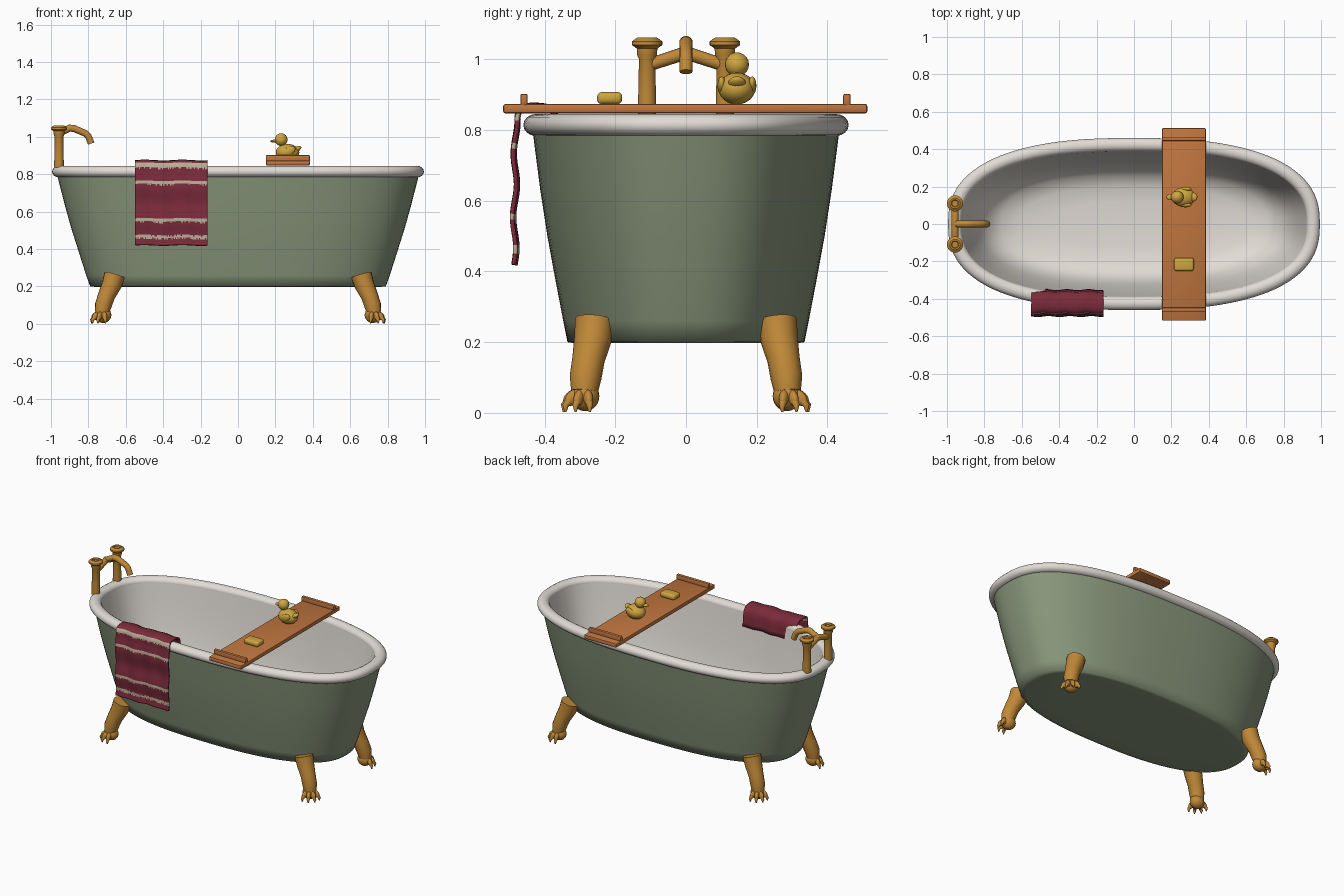
import bpy, bmesh, math, random
from mathutils import Vector, Matrix

random.seed(4)
if "Cube" in bpy.data.objects:
    bpy.data.objects.remove(bpy.data.objects["Cube"])


def material(name, rgb):
    m = bpy.data.materials.new(name)
    m.use_nodes = True
    m.diffuse_color = (*rgb, 1)
    bsdf = next(n for n in m.node_tree.nodes if n.type == 'BSDF_PRINCIPLED')
    bsdf.inputs["Base Color"].default_value = (*rgb, 1)
    bsdf.inputs["Roughness"].default_value = 0.5
    return m


GREEN = material("sage green", (0.25, 0.31, 0.2))
WHITE = material("enamel white", (0.75, 0.71, 0.66))
BRASS = material("brass", (0.53, 0.25, 0.04))
WOOD = material("warm wood", (0.53, 0.18, 0.05))
YELLOW = material("duck yellow", (0.62, 0.38, 0.05))
RED = material("towel red", (0.2, 0.024, 0.043))
CREAM = material("towel cream", (0.5, 0.41, 0.31))


def finish(name, bm, mats, angle=40):
    """Turn a bmesh into a smooth shaded object."""
    bmesh.ops.recalc_face_normals(bm, faces=bm.faces)
    me = bpy.data.meshes.new(name)
    bm.to_mesh(me)
    bm.free()
    ob = bpy.data.objects.new(name, me)
    bpy.context.collection.objects.link(ob)
    for m in mats:
        me.materials.append(m)
    bpy.ops.object.select_all(action='DESELECT')
    ob.select_set(True)
    bpy.context.view_layer.objects.active = ob
    bpy.ops.object.shade_smooth_by_angle(angle=math.radians(angle))
    return ob


def loft(name, rings, mat, power=2, segs=32, loc=(0, 0, 0), closed=False, caps=(1, 1), angle=40):
    """Skin a stack of superellipse rings (half width, half depth, height)."""
    bm = bmesh.new()
    loops = []
    for a, b, z in rings:
        loop = []
        for i in range(segs):
            t = math.tau * i / segs
            c, s = math.cos(t), math.sin(t)
            x = a * math.copysign(abs(c) ** (2 / power), c)
            y = b * math.copysign(abs(s) ** (2 / power), s)
            loop.append(bm.verts.new(Vector((x, y, z)) + Vector(loc)))
        loops.append(loop)
    pairs = list(zip(loops, loops[1:])) + ([(loops[-1], loops[0])] if closed else [])
    for lo, hi in pairs:
        for i in range(segs):
            j = (i + 1) % segs
            bm.faces.new((lo[i], lo[j], hi[j], hi[i]))
    for use, loop in zip(caps, (loops[0], loops[-1])):
        if use and not closed:
            bm.faces.new(loop)
    return finish(name, bm, [mat], angle)


def tube(name, points, radii, mat, angle=50):
    """Round tube along a path with a radius at every point."""
    cu = bpy.data.curves.new(name, 'CURVE')
    cu.dimensions = '3D'
    cu.bevel_depth = 1
    cu.bevel_resolution = 6
    cu.use_fill_caps = True
    sp = cu.splines.new('POLY')
    sp.points.add(len(points) - 1)
    for p, co, r in zip(sp.points, points, radii):
        p.co = (*co, 1)
        p.radius = r
    tmp = bpy.data.objects.new(name + " path", cu)
    bpy.context.collection.objects.link(tmp)
    bpy.context.view_layer.update()
    me = bpy.data.meshes.new_from_object(tmp.evaluated_get(bpy.context.evaluated_depsgraph_get()))
    bm = bmesh.new()
    bm.from_mesh(me)
    bmesh.ops.remove_doubles(bm, verts=bm.verts, dist=0.0001)
    bpy.data.objects.remove(tmp)
    bpy.data.meshes.remove(me)
    return finish(name, bm, [mat], angle)


def blob(name, loc, size, mat, rot=None):
    """Stretched sphere."""
    bm = bmesh.new()
    bmesh.ops.create_uvsphere(bm, u_segments=20, v_segments=12, radius=1)
    m = Matrix.Translation(loc) @ (rot or Matrix()) @ Matrix.Diagonal((*size, 1))
    bmesh.ops.transform(bm, matrix=m, verts=bm.verts)
    return finish(name, bm, [mat], 60)


def box(name, loc, size, mat, bevel, segs=2):
    """Rounded box."""
    bm = bmesh.new()
    bmesh.ops.create_cube(bm, size=1)
    bmesh.ops.transform(bm, matrix=Matrix.Translation(loc) @ Matrix.Diagonal((*size, 1)), verts=bm.verts)
    bmesh.ops.bevel(bm, geom=bm.edges[:], offset=bevel, segments=segs, profile=0.5, affect='EDGES')
    return finish(name, bm, [mat])


# Tub shell: green outside, white basin inside, rolled rim on top
loft("tub_outside", [(0.6, 0.24, 0.197), (0.75, 0.315, 0.197), (0.79, 0.335, 0.2), (0.812, 0.347, 0.26),
                     (0.85, 0.37, 0.38), (0.888, 0.392, 0.5), (0.925, 0.412, 0.63), (0.968, 0.434, 0.8)],
     GREEN, 2.5, 96, caps=(1, 0), angle=80)
loft("tub_basin", [(0.922, 0.388, 0.815), (0.9, 0.374, 0.7), (0.868, 0.353, 0.55), (0.825, 0.325, 0.4),
                   (0.78, 0.298, 0.32), (0.71, 0.26, 0.265), (0.6, 0.2, 0.24), (0.4, 0.12, 0.23)],
     WHITE, 2.5, 96, caps=(0, 1), angle=80)
roll = [math.tau * i / 16 for i in range(16)]
loft("tub_rim", [(0.958 + 0.036 * math.cos(t), 0.424 + 0.036 * math.cos(t), 0.814 + 0.031 * math.sin(t))
                 for t in roll], WHITE, 2.5, 96, closed=True, angle=80)

# Four clawed feet
for sx, end in ((1, "left"), (-1, "right")):
    for sy, side in ((-1, "front"), (1, "back")):
        tag = f"{side}_{end}"
        leg = [(0.66, 0.258, 0.262), (0.675, 0.263, 0.21), (0.703, 0.276, 0.15), (0.72, 0.284, 0.1), (0.727, 0.287, 0.06)]
        tube("leg_" + tag, [(sx * x, sy * y, z) for x, y, z in leg],
             [0.056, 0.053, 0.046, 0.045, 0.038], BRASS)
        heel = Vector((sx * 0.722, sy * 0.285, 0.047))
        blob("paw_" + tag, heel, (0.045, 0.04, 0.042), BRASS)
        for k in range(4):
            a = math.atan2(sy, sx) + math.radians(-57 + 38 * k)
            out = Vector((math.cos(a), math.sin(a), 0))
            tilt = Matrix.Rotation(a, 4, 'Z') @ Matrix.Rotation(math.radians(35), 4, 'Y')
            blob(f"toe_{tag}_{k}", heel + out * 0.036 + Vector((0, 0, -0.003)), (0.031, 0.014, 0.02), BRASS, tilt)
            tube(f"claw_{tag}_{k}", [heel + out * 0.048 + Vector((0, 0, -0.012)),
                                     heel + out * 0.062 + Vector((0, 0, -0.026)),
                                     heel + out * 0.062 + Vector((0, 0, -0.044))],
                 [0.012, 0.009, 0.003], BRASS)

# Tap: two pillars with round handles, a bridge and a bent spout
TAP_X = -0.957
for y, side in ((-0.11, "front"), (0.11, "back")):
    profile = [(0.026, 0.835), (0.025, 0.9), (0.023, 1.0), (0.028, 1.012), (0.029, 1.03), (0.043, 1.04),
               (0.043, 1.05), (0.028, 1.061), (0.02, 1.061), (0.016, 1.054)]
    loft("tap_pillar_" + side, [(r, r, z) for r, z in profile], BRASS, loc=(TAP_X, y, 0), angle=35)
tube("tap_bridge", [(TAP_X, -0.11, 0.982), (TAP_X, 0, 1.018), (TAP_X, 0.11, 0.982)], [0.018, 0.02, 0.018], BRASS)
tube("tap_spout", [(TAP_X, 0, 1.018), (-0.9, 0, 1.047), (-0.875, 0, 1.044), (-0.815, 0, 1.018), (-0.8, 0, 1.003),
                   (-0.785, 0, 0.964)], [0.018, 0.019, 0.019, 0.018, 0.018, 0.018], BRASS)

# Wooden tray with end lips
box("tray_board", (0.267, -0.002, 0.86), (0.235, 1.03, 0.027), WOOD, 0.007)
for y, side in ((-0.458, "front"), (0.455, "back")):
    box("tray_lip_" + side, (0.267, y, 0.885), (0.235, 0.021, 0.034), WOOD, 0.005)

# Soap bar
box("soap", (0.267, -0.216, 0.89), (0.106, 0.071, 0.034), YELLOW, 0.013, 3)

# Toy duck facing right
up = Matrix.Rotation(math.radians(-30), 4, 'Y')
blob("duck_body", (0.265, 0.144, 0.917), (0.063, 0.052, 0.045), YELLOW)
blob("duck_tail", (0.312, 0.144, 0.932), (0.03, 0.025, 0.014), YELLOW, up)
blob("duck_head", (0.231, 0.144, 0.985), (0.034, 0.034, 0.034), YELLOW)
blob("duck_beak", (0.195, 0.144, 0.977), (0.022, 0.017, 0.008), YELLOW)
for s in (-1, 1):
    blob(f"duck_wing_{'front' if s < 0 else 'back'}", (0.275, 0.144 + s * 0.043, 0.925), (0.035, 0.012, 0.022), YELLOW, up)

# Towel draped over the front rim, with ragged cream bands
drape = [(-0.481 + 0.005 * math.sin(i * 0.28) - 0.004 * (1 - i / 52), 0.42 + 0.008 * i) for i in range(53)]
drape += [(-0.472, 0.858), (-0.455, 0.867), (-0.43, 0.87), (-0.4, 0.867), (-0.378, 0.856), (-0.367, 0.835),
          (-0.363, 0.8), (-0.36, 0.77), (-0.357, 0.745)]
COLS = 60
bm = bmesh.new()
grid = []
for y, z in drape:
    grid.append([])
    for i in range(COLS + 1):
        x = -0.549 + 0.385 * i / COLS
        ripple = 0.003 * math.sin(i * 0.35 + z * 5)
        grid[-1].append(bm.verts.new((x, y + ripple, z + 0.002 * math.sin(i * 0.2))))
bands = (0.465, 0.555, 0.755, 0.842)
for r, (lo, hi) in enumerate(zip(grid, grid[1:])):
    mid = (drape[r][1] + drape[r + 1][1]) / 2
    for i in range(COLS):
        f = bm.faces.new((lo[i], lo[i + 1], hi[i + 1], hi[i]))
        ragged = 0.009 + random.uniform(-0.004, 0.004)
        if drape[r][0] < -0.46 and any(abs(mid - b) < ragged for b in bands):
            f.material_index = 1
towel = finish("towel", bm, [RED, CREAM], 60)
thick = towel.modifiers.new("thickness", 'SOLIDIFY')
thick.thickness = 0.012
thick.offset = 0
